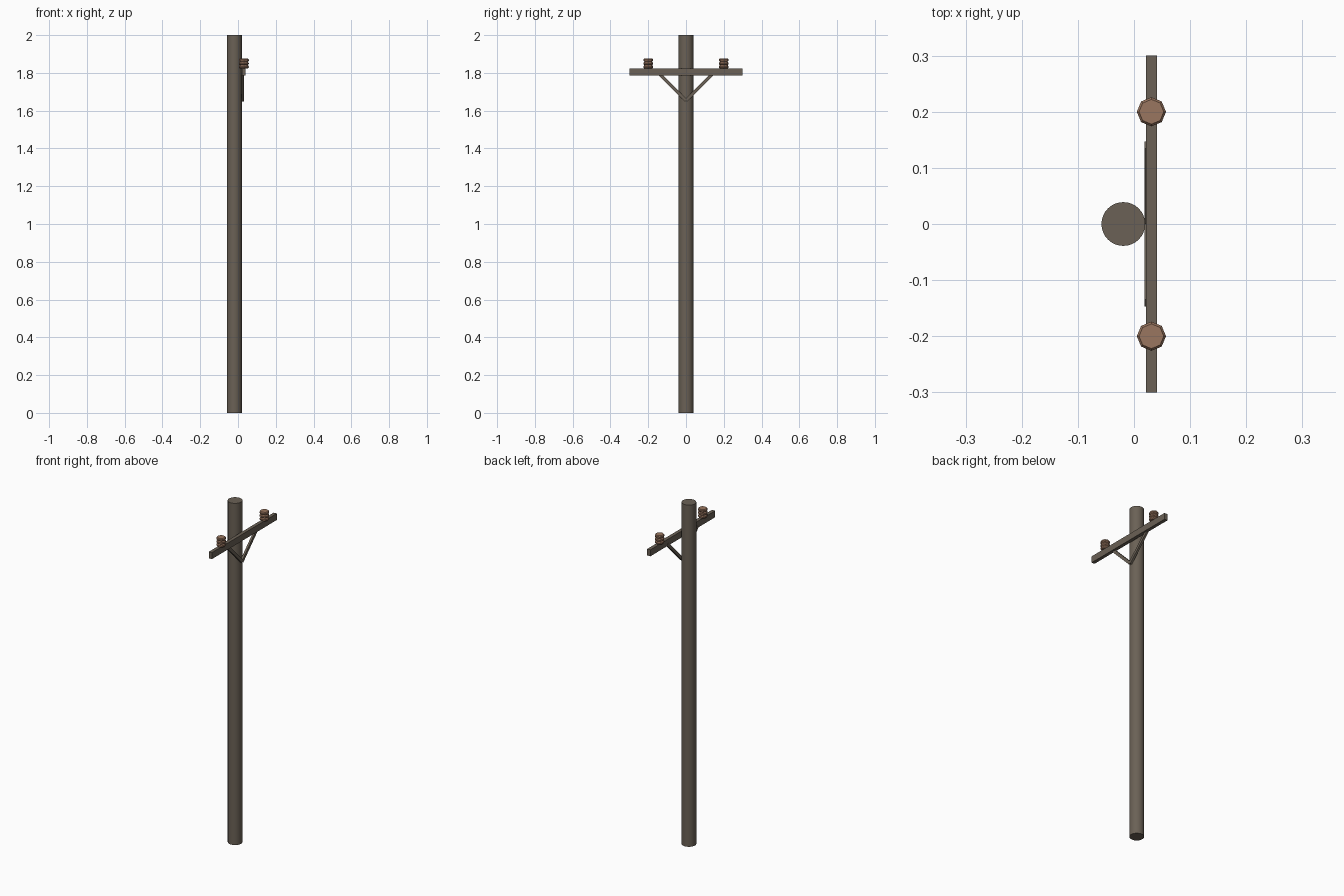
import bpy, bmesh, math
from mathutils import Matrix

if "Cube" in bpy.data.objects:
    bpy.data.objects.remove(bpy.data.objects["Cube"])


def material(name, rgb):
    m = bpy.data.materials.new(name)
    m.diffuse_color = (*rgb, 1)
    m.use_nodes = True
    m.node_tree.nodes["Principled BSDF"].inputs["Base Color"].default_value = m.diffuse_color
    return m


WOOD = material("weathered_wood", (0.145, 0.12, 0.092))
CERAMIC = material("brown_ceramic", (0.32, 0.18, 0.115))


def finish(bm, name, mat):
    bmesh.ops.recalc_face_normals(bm, faces=bm.faces)
    me = bpy.data.meshes.new(name)
    bm.to_mesh(me)
    bm.free()
    me.materials.append(mat)
    ob = bpy.data.objects.new(name, me)
    bpy.context.collection.objects.link(ob)
    return ob


def box(name, size, loc, mat, tilt=0.0):
    bm = bmesh.new()
    m = (Matrix.Translation(loc) @ Matrix.Rotation(tilt, 4, 'X')
         @ Matrix.Diagonal((*size, 1)))
    bmesh.ops.create_cube(bm, size=1, matrix=m)
    return finish(bm, name, mat)


def lathe(name, profile, sides, loc, mat):
    """Closed solid of revolution from (radius, height) pairs."""
    bm = bmesh.new()
    rings = []
    for r, z in profile:
        rings.append([bm.verts.new((loc[0] + r * math.cos(math.tau * i / sides),
                                    loc[1] + r * math.sin(math.tau * i / sides),
                                    loc[2] + z)) for i in range(sides)])
    for a, b in zip(rings, rings[1:]):
        for i in range(sides):
            j = (i + 1) % sides
            bm.faces.new((a[i], a[j], b[j], b[i]))
    bm.faces.new(rings[0])
    bm.faces.new(rings[-1])
    return finish(bm, name, mat)


# Pole
pole = lathe("pole", [(0.039, 0), (0.039, 2)], 32, (-0.019, 0, 0), WOOD)
for p in pole.data.polygons:
    p.use_smooth = len(p.vertices) == 4
for e in pole.data.edges:
    a, b = (pole.data.vertices[v].co.z for v in e.vertices)
    e.use_edge_sharp = abs(a - b) < 1e-4

# Crossarm on the right-hand side of the pole
ARM_X = 0.031
box("crossarm", (0.02, 0.6, 0.038), (ARM_X, 0, 1.805), WOOD)

# Ribbed insulator profile: three ridges
ridges = [(0.021, 0)]
for k in range(3):
    z = 0.018 * k
    ridges += [(0.026, z + 0.005), (0.026, z + 0.012), (0.021, z + 0.018)]
ridges[-1] = (0.022, 0.053)

for side, label in ((-1, "front"), (1, "back")):
    # Diagonal brace from the pole to the underside of the crossarm
    box(label + "_brace", (0.012, 0.20, 0.017), (0.025, side * 0.07, 1.725),
        WOOD, side * math.radians(45))
    # Insulator
    lathe(label + "_insulator", ridges, 8, (ARM_X, side * 0.2, 1.823), CERAMIC)
